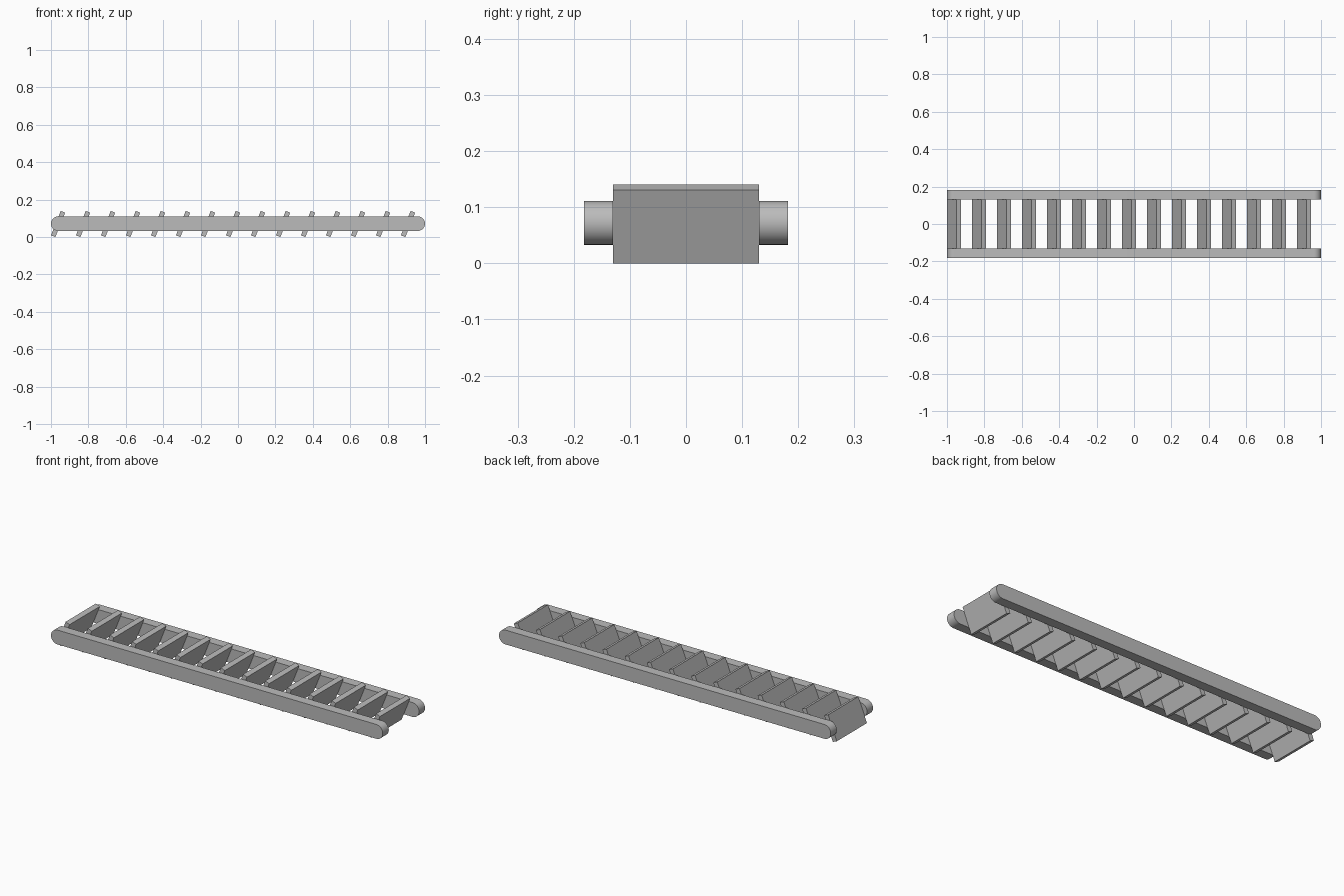
import bpy, bmesh, math
from mathutils import Matrix, Vector

cube = bpy.data.objects.get("Cube")
if cube:
    bpy.data.objects.remove(cube)

grey = bpy.data.materials.new("grey_metal")
grey.use_nodes = True
colour = (0.5, 0.5, 0.5, 1)
grey.diffuse_color = colour
grey.node_tree.nodes["Principled BSDF"].inputs["Base Color"].default_value = colour


def add_object(name, bm, smooth=False):
    bmesh.ops.recalc_face_normals(bm, faces=bm.faces[:])
    mesh = bpy.data.meshes.new(name)
    bm.to_mesh(mesh)
    bm.free()
    mesh.materials.append(grey)
    obj = bpy.data.objects.new(name, mesh)
    bpy.context.collection.objects.link(obj)
    if smooth:
        bpy.ops.object.select_all(action="DESELECT")
        obj.select_set(True)
        bpy.context.view_layer.objects.active = obj
        bpy.ops.object.shade_smooth_by_angle(angle=math.radians(30))
    return obj


# Side rails: long bars with fully rounded ends
RADIUS, RAIL_Z, INNER, OUTER, STEPS = 0.039, 0.072, 0.13, 0.182, 16


def rail(name, side):
    bm = bmesh.new()
    ring = []
    for end in (1, -1):
        for i in range(STEPS + 1):
            a = math.pi * (i / STEPS - 0.5)
            x = end * (1 - RADIUS + RADIUS * math.cos(a))
            z = RAIL_Z + end * RADIUS * math.sin(a)
            ring.append(bm.verts.new((x, side * INNER, z)))
    face = bm.faces.new(ring)
    out = bmesh.ops.extrude_face_region(bm, geom=[face])["geom"]
    bmesh.ops.translate(bm, vec=(0, side * (OUTER - INNER), 0),
                        verts=[v for v in out if isinstance(v, bmesh.types.BMVert)])
    add_object(name, bm, smooth=True)


rail("front_rail", -1)
rail("back_rail", 1)

# Tilted slats between the rails, tops leaning towards +x
COUNT, FIRST, LAST = 15, -0.962, 0.909
TILT = Matrix.Rotation(math.radians(21.8), 4, "Y")
SIZE = Matrix.Diagonal((0.0255, 2 * INNER, 0.1405, 1))
for i in range(COUNT):
    bm = bmesh.new()
    x = FIRST + (LAST - FIRST) * i / (COUNT - 1)
    place = Matrix.Translation(Vector((x, 0, 0.07)))
    bmesh.ops.create_cube(bm, size=1, matrix=place @ TILT @ SIZE)
    add_object(f"slat_{i + 1}", bm)
